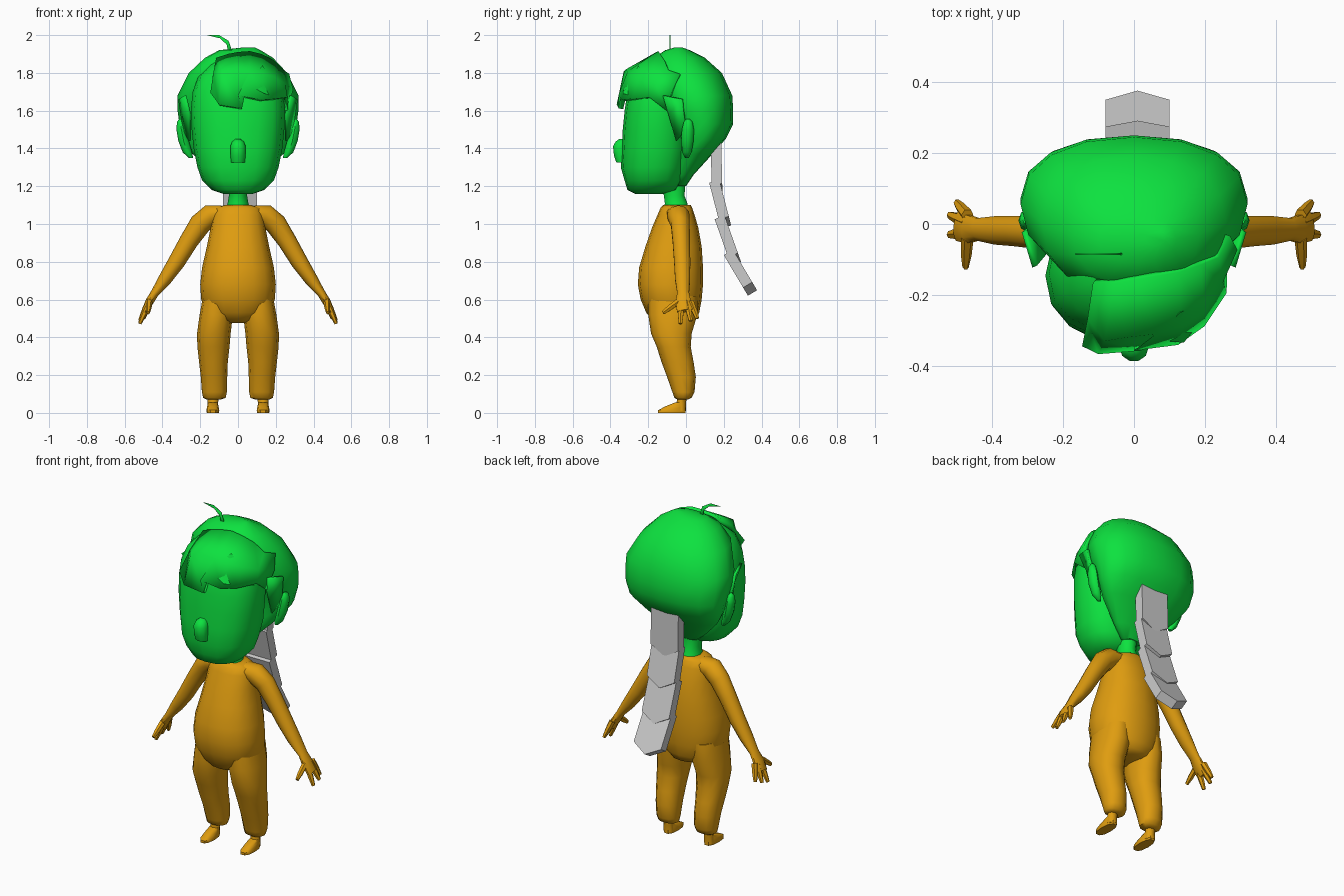
import bpy, bmesh, math
from mathutils import Vector


def material(name, rgb):
    m = bpy.data.materials.new(name)
    m.diffuse_color = (*rgb, 1)
    return m


GREEN = material("green", (0.004, 0.76, 0.05))
ORANGE = material("orange", (0.74, 0.335, 0.005))
GREY = material("grey", (0.6, 0.6, 0.6))


def make(name, verts, faces, mat, angle=50, mirror=False, thick=0):
    me = bpy.data.meshes.new(name)
    me.from_pydata([tuple(v) for v in verts], [], faces)
    bm = bmesh.new()
    bm.from_mesh(me)
    bmesh.ops.recalc_face_normals(bm, faces=bm.faces)
    bm.to_mesh(me)
    bm.free()
    me.materials.append(mat)
    if angle:
        me.shade_smooth()
        me.set_sharp_from_angle(angle=math.radians(angle))
    ob = bpy.data.objects.new(name, me)
    bpy.context.collection.objects.link(ob)
    if thick:
        s = ob.modifiers.new("thickness", 'SOLIDIFY')
        s.thickness, s.offset = thick, 0
    if mirror:
        m = ob.modifiers.new("mirror", 'MIRROR')
        m.use_mirror_merge = False
    return ob


def skin(rings):
    """Join equal rings into a closed tube."""
    n = len(rings[0])
    verts = [v for r in rings for v in r]
    faces = [(k * n + i, k * n + (i + 1) % n, (k + 1) * n + (i + 1) % n, (k + 1) * n + i)
             for k in range(len(rings) - 1) for i in range(n)]
    faces += [tuple(range(n)), tuple(range(len(verts) - n, len(verts)))]
    return verts, faces


def loft(name, rows, mat, n=14, wide=0.5, power=1.0, **kw):
    """Stack rings given as (z, centre x, half width, front y, back y)."""
    rings = []
    for z, xc, hw, yf, yb in rows:
        yw = yf + (yb - yf) * wide
        ring = []
        for i in range(n):
            a = 2 * math.pi * i / n
            c, s = math.cos(a), math.sin(a)
            c = math.copysign(abs(c) ** power, c)
            s = math.copysign(abs(s) ** power, s)
            ring.append((xc + hw * c, yw + s * (yb - yw if s > 0 else yw - yf), z))
        rings.append(ring)
    return make(name, *skin(rings), mat, **kw)


def tube(name, rows, mat, n=8, **kw):
    """Sweep along points given as (x, y, z, radius in xz, radius in y)."""
    pts = [Vector(r[:3]) for r in rows]
    rings = []
    for k, (p, r) in enumerate(zip(pts, rows)):
        t = (pts[min(k + 1, len(pts) - 1)] - pts[max(k - 1, 0)]).normalized()
        u = t.cross(Vector((0, 1, 0))).normalized()
        v = u.cross(t)
        rings.append([p + u * r[3] * math.cos(2 * math.pi * i / n)
                      + v * r[4] * math.sin(2 * math.pi * i / n) for i in range(n)])
    return make(name, *skin(rings), mat, **kw)


# Head: face, hair cap, nose, ears, neck
loft("face", [(1.16, 0, .08, -.27, -.12), (1.18, 0, .14, -.31, -.05), (1.23, 0, .19, -.325, -.02),
              (1.30, 0, .215, -.345, 0), (1.4, 0, .235, -.34, .02), (1.5, 0, .245, -.335, .02),
              (1.6, 0, .25, -.325, .02), (1.7, 0, .24, -.31, .02), (1.78, 0, .21, -.28, .02),
              (1.86, 0, .14, -.19, .02)], GREEN, n=16, wide=.52, power=.85)
loft("hair_cap", [(1.2, 0, .06, -.06, 0), (1.26, 0, .13, -.05, .04), (1.37, 0, .24, -.05, .14),
                  (1.45, 0, .295, -.05, .21), (1.53, 0, .31, -.09, .25), (1.6, 0, .32, -.12, .25),
                  (1.68, 0, .32, -.15, .245), (1.8, 0, .26, -.2, .19), (1.88, .005, .18, -.17, .1),
                  (1.92, .01, .11, -.11, .02), (1.935, .06, .03, -.06, -.02)],
     GREEN, n=16, wide=.52, power=.9)
loft("nose", [(1.325, 0, .036, -.37, -.31), (1.36, 0, .04, -.383, -.31), (1.41, 0, .041, -.388, -.31),
              (1.435, 0, .032, -.375, -.31), (1.45, 0, .014, -.355, -.31)], GREEN, n=10)
loft("ear", [(1.35, .25, .012, -.005, .015), (1.38, .268, .025, -.02, .03), (1.44, .288, .028, -.025, .04),
             (1.5, .3, .026, -.022, .042), (1.54, .305, .018, -.012, .035), (1.555, .305, .008, 0, .02)],
     GREEN, n=8, mirror=True)
loft("neck", [(1.07, 0, .065, -.12, .02), (1.11, 0, .055, -.115, .01), (1.15, 0, .048, -.12, -.005),
              (1.22, 0, .055, -.135, .0)], GREEN, n=10)

# Fringe swept across the forehead: columns of crown, brow and tip points
fringe = [((-.11, -.16, 1.87), (-.125, -.26, 1.79), (-.14, -.335, 1.69)),
          ((-.05, -.16, 1.89), (-.08, -.32, 1.80), (-.10, -.355, 1.63)),
          ((0, -.15, 1.9), (-.02, -.31, 1.81), (.02, -.345, 1.61)),
          ((.06, -.14, 1.905), (.06, -.30, 1.8), (.0, -.345, 1.68)),
          ((.12, -.13, 1.89), (.13, -.28, 1.79), (.12, -.33, 1.655)),
          ((.18, -.11, 1.86), (.19, -.24, 1.77), (.19, -.28, 1.66)),
          ((.23, -.09, 1.81), (.24, -.16, 1.74), (.25, -.19, 1.67)),
          ((.26, -.03, 1.79), (.28, -.07, 1.71), (.25, -.10, 1.6))]
make("fringe", [p for col in fringe for p in col],
     [(c * 3 + r, c * 3 + r + 1, c * 3 + r + 4, c * 3 + r + 3)
      for c in range(len(fringe) - 1) for r in range(2)], GREEN, thick=.025)

# Raised pointed lock on the brow
make("brow_lock", [(.13, -.25, 1.84), (.05, -.325, 1.74), (.25, -.2, 1.66), (.14, -.335, 1.69),
                   (.12, -.24, 1.74)],
     [(0, 1, 3), (0, 3, 2), (0, 4, 1), (0, 2, 4), (1, 4, 2, 3)], GREEN)

# Sideburns in front of the ears
make("sideburn", [(.28, -.12, 1.68), (.31, -.02, 1.66), (.285, -.0, 1.5), (.255, -.05, 1.44),
                  (.255, -.09, 1.58)], [(0, 1, 2, 3, 4)], GREEN, thick=.015, mirror=True)

# Thin curled sprout on the crown
sprout = [(-.05, 1.9), (-.06, 1.95), (-.095, 1.983), (-.165, 2.0),
          (-.10, 2.0), (-.05, 1.97), (-.025, 1.9)]
make("sprout", [(x, -.085, z) for x, z in sprout],
     [(0, 1, 5, 6), (1, 2, 4, 5), (2, 3, 4)], GREEN, thick=.006)

# Torso
loft("torso", [(.475, 0, .06, -.13, .02), (.49, 0, .11, -.175, .05), (.53, 0, .165, -.21, .07),
               (.6, 0, .195, -.24, .083), (.68, 0, .2, -.255, .09), (.77, 0, .19, -.248, .09),
               (.88, 0, .165, -.215, .083), (.98, 0, .145, -.18, .065), (1.05, 0, .135, -.15, .045),
               (1.085, 0, .12, -.135, .033), (1.1, 0, .07, -.12, .025)], ORANGE, n=16, power=.9)

# Trouser legs, ankles and feet
loft("leg", [(.62, .11, .075, -.2, .06), (.52, .115, .088, -.2, .06), (.42, .128, .089, -.185, .03),
             (.35, .13, .085, -.155, .025), (.27, .13, .076, -.13, .04), (.19, .127, .07, -.1, .052),
             (.11, .125, .066, -.072, .045), (.08, .125, .06, -.062, .03), (.07, .13, .035, -.045, .01)],
     ORANGE, n=12, power=.9, mirror=True)
loft("ankle", [(.1, .133, .03, -.045, .005), (.05, .133, .028, -.05, 0), (.01, .133, .03, -.055, 0)],
     ORANGE, n=8, mirror=True)
loft("foot", [(0, .133, .032, -.15, 0), (.015, .133, .034, -.15, 0), (.035, .133, .03, -.11, 0),
              (.055, .133, .026, -.06, 0)], ORANGE, n=10, power=.8, mirror=True)

# Arms and hands with four fingers
tube("arm", [(.08, -.045, 1.06, .04, .06), (.145, -.04, 1.045, .06, .06), (.2, -.03, 1.0, .058, .052),
             (.26, -.025, .91, .05, .048), (.325, -.02, .8, .045, .045), (.385, -.018, .71, .036, .042),
             (.44, -.015, .635, .022, .033), (.468, -.015, .59, .022, .042), (.495, -.005, .54, .016, .045)],
     ORANGE, n=10, mirror=True)
for label, y0, tip in (("thumb", -.04, (.475, -.122, .53)), ("index_finger", -.025, (.52, -.03, .472)),
                       ("middle_finger", .005, (.52, .025, .487)), ("little_finger", .025, (.5, .06, .5))):
    base = Vector((.47, y0, .59))
    end = Vector(tip)
    mid = base.lerp(end, .6)
    tube(label, [(*base, .018, .018), (*mid, .015, .016), (*end, .009, .011)], ORANGE, n=6, mirror=True)

# Back braid: overlapping plates with pointed lower ends
plates = [((.158, 1.45), (.165, 1.165)), ((.15, 1.225), (.212, .985)),
          ((.178, 1.035), (.265, .79)), ((.224, .85), (.352, .635))]
for k, (a, b) in enumerate(plates):
    a, b = Vector((0, *a)), Vector((0, *b))
    d = (b - a).normalized()
    nrm = Vector((1, 0, 0)).cross(d) * .028
    side = b - d * .05
    w = Vector((.09, 0, 0))
    outline = [a - w, side - w, b, side + w, a + w]
    rings = [[p + s * nrm + Vector((.01, 0, 0)) for p in outline] for s in (-1, 1)]
    make("braid_plate_%d" % (k + 1), *skin(rings), GREY, angle=0)
